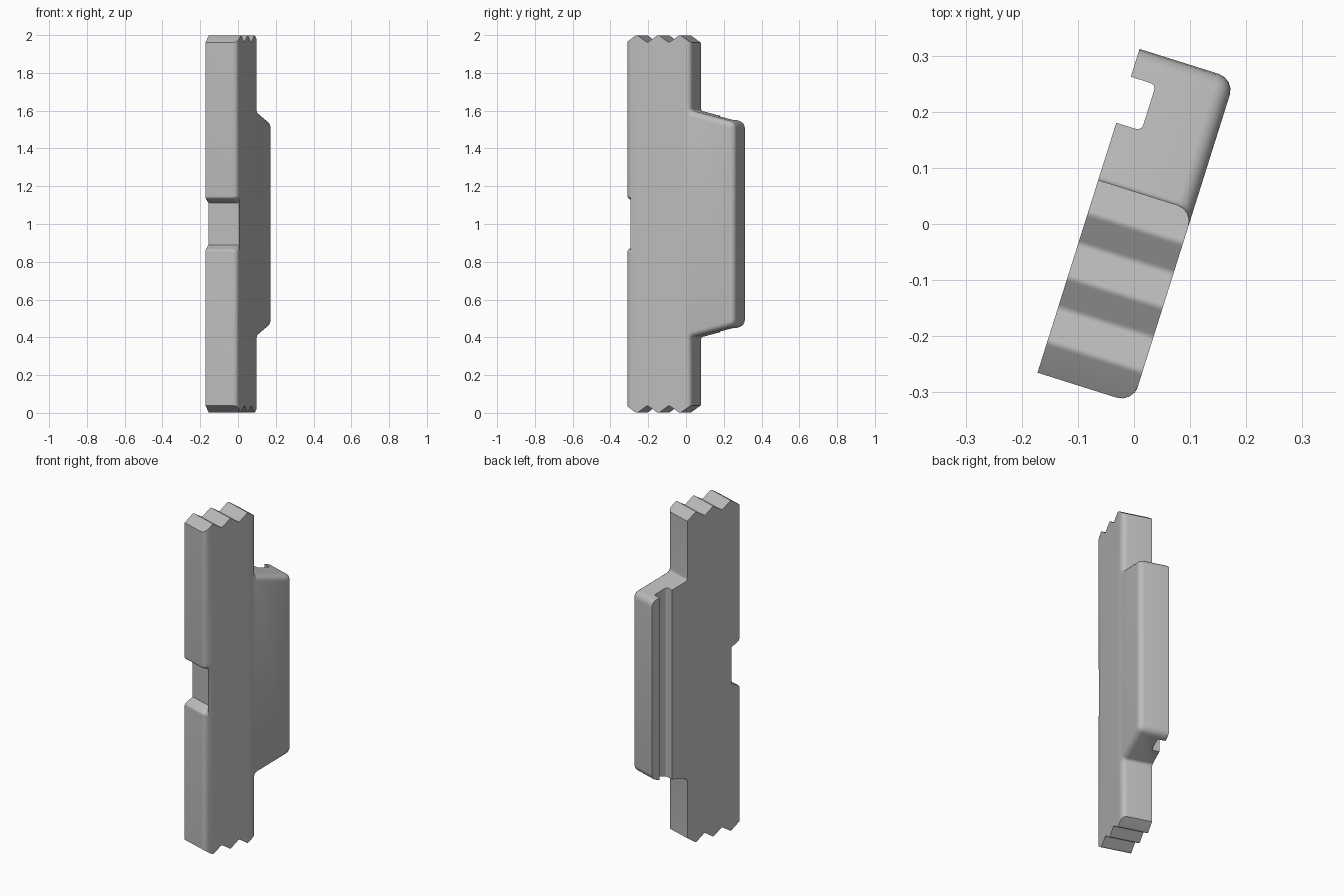
import bpy, bmesh, math
from mathutils import Vector, Matrix

if "Cube" in bpy.data.objects:
    bpy.data.objects.remove(bpy.data.objects["Cube"])

THICK, STEM, WING, PITCH = 0.178, 0.36, 0.605, 0.06
PLACE = Matrix.Translation((-0.172, -0.265, 0)) @ Matrix.Rotation(math.radians(-17.5), 4, "Z")

grey = bpy.data.materials.new("plain_grey")
grey.use_nodes = True
grey.diffuse_color = (0.5, 0.5, 0.5, 1)
grey.node_tree.nodes["Principled BSDF"].inputs["Base Color"].default_value = (0.5, 0.5, 0.5, 1)


def rounded(points, steps=4):
    """Round each (u, v, cut) corner, starting the curve 'cut' away from it."""
    out = []
    for i, (u, v, cut) in enumerate(points):
        p = Vector((u, v))
        if cut == 0:
            out.append(p)
            continue
        a = Vector(points[i - 1][:2])
        b = Vector(points[(i + 1) % len(points)][:2])
        a = p + (a - p).normalized() * cut
        b = p + (b - p).normalized() * cut
        for k in range(steps + 1):
            f = k / steps
            out.append(a * (1 - f) ** 2 + p * 2 * f * (1 - f) + b * f * f)
    return out


def prism(name, coords, direction):
    """Extrude a closed outline; returns the object and its unfinished bmesh."""
    bm = bmesh.new()
    face = bm.faces.new([bm.verts.new(c) for c in coords])
    ext = bmesh.ops.extrude_face_region(bm, geom=[face])
    moved = [g for g in ext["geom"] if isinstance(g, bmesh.types.BMVert)]
    bmesh.ops.translate(bm, verts=moved, vec=direction)
    bmesh.ops.recalc_face_normals(bm, faces=bm.faces)
    mesh = bpy.data.meshes.new(name)
    obj = bpy.data.objects.new(name, mesh)
    bpy.context.collection.objects.link(obj)
    mesh.materials.append(grey)
    obj.matrix_world = PLACE
    return obj, bm


# Upper half of the plate outline: front notch, toothed end, rear wing
half = [(0.055, 1.11, 0), (0, 1.137, 0.012)]
for i in range(7):
    half.append((i * PITCH, 2.002 if i % 2 else 1.96, 0 if i in (0, 6) else 0.01))
half += [(STEM, 1.6, 0.015), (WING, 1.538, 0.035)]
# Mirror it about mid height for the lower half
lower = [(s, 2 - z, cut) for s, z, cut in reversed(half)]
outline = rounded(half + lower)

# Plate body, with its outer rim rounded everywhere but on the teeth
plate, bm = prism("latch_plate", [(0, p.x, p.y) for p in outline], (THICK, 0, 0))
rim = []
for e in bm.edges:
    mid = (e.verts[0].co + e.verts[1].co) / 2
    if all(v.co.x > THICK - 0.001 for v in e.verts) and abs(mid.z - 1) < 0.94:
        rim.append(e)
bmesh.ops.bevel(bm, geom=rim, offset=0.03, offset_type="OFFSET", segments=4,
                profile=0.5, affect="EDGES", clamp_overlap=False)
bm.to_mesh(plate.data)
bm.free()

# Groove running the whole height of the wing's inner face
groove = rounded([(-0.05, 0.467, 0), (0.047, 0.467, 0.012),
                  (0.047, 0.553, 0.012), (-0.05, 0.553, 0)])
cutter, bm = prism("groove_cutter", [(p.x, p.y, 0.2) for p in groove], (0, 0, 1.6))
bm.to_mesh(cutter.data)
bm.free()
cutter.hide_render = True

cut = plate.modifiers.new("groove", "BOOLEAN")
cut.operation = "DIFFERENCE"
cut.solver = "EXACT"
cut.object = cutter

# Apply the cut and shade the fillets smooth
bpy.context.view_layer.update()
bpy.ops.object.select_all(action="DESELECT")
plate.select_set(True)
bpy.context.view_layer.objects.active = plate
bpy.ops.object.modifier_apply(modifier="groove")
bpy.data.objects.remove(cutter)
bpy.ops.object.shade_smooth_by_angle(angle=math.radians(35))
